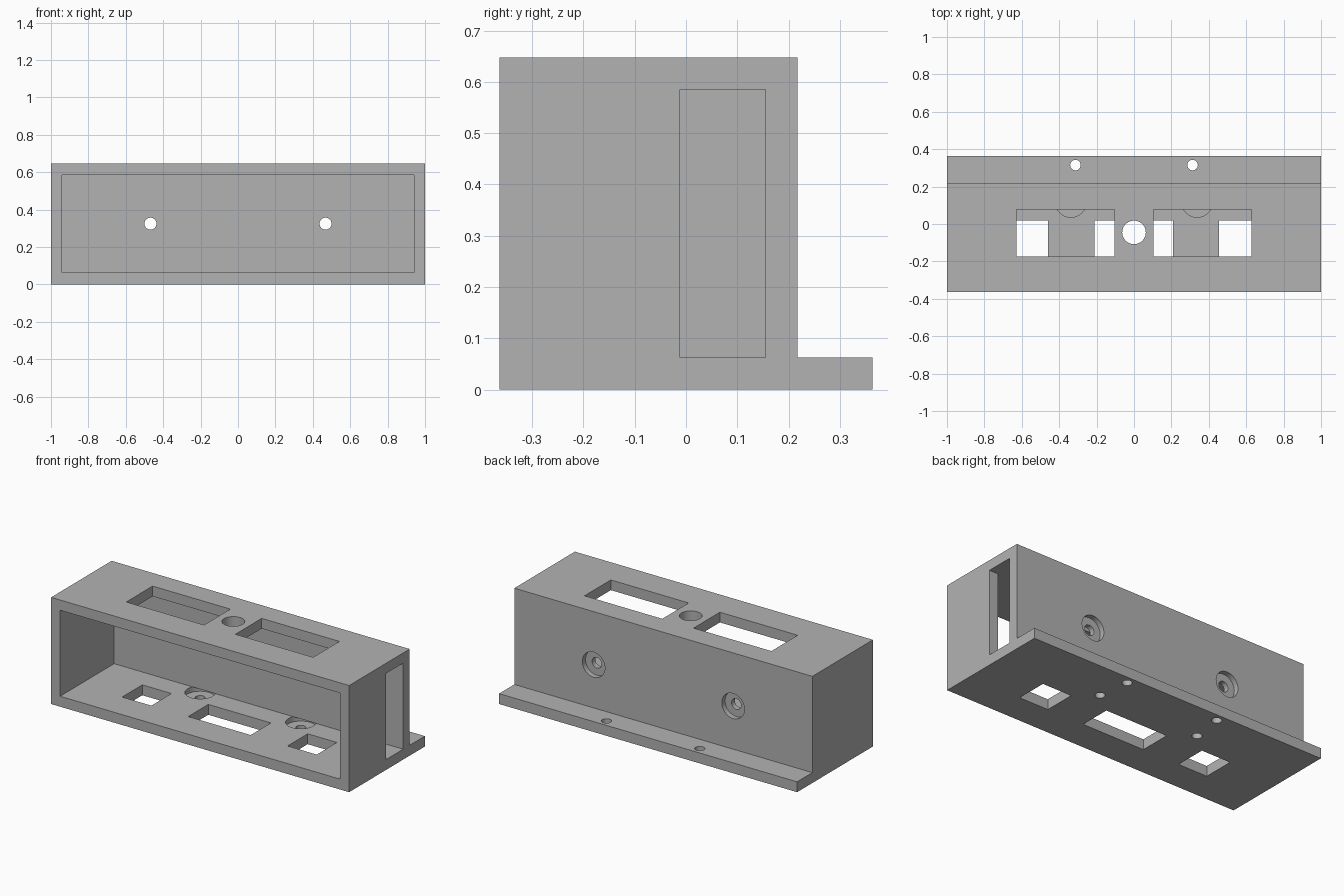
import bpy
import bmesh
import math
from mathutils import Matrix, Vector

if "Cube" in bpy.data.objects:
    bpy.data.objects.remove(bpy.data.objects["Cube"], do_unlink=True)

# Main dimensions
FRONT, BACK, REAR = -0.363, 0.217, 0.363
TOP, WALL = 0.647, 0.063
INNER_X, INNER_Y, INNER_TOP = 0.94, 0.155, 0.585
OVER = 0.05

grey = bpy.data.materials.new("plain_grey")
grey.use_nodes = True
colour = (0.448, 0.448, 0.448, 1)
grey.diffuse_color = colour
grey.node_tree.nodes["Principled BSDF"].inputs["Base Color"].default_value = colour


def to_object(bm, name):
    bmesh.ops.recalc_face_normals(bm, faces=bm.faces)
    mesh = bpy.data.meshes.new(name)
    bm.to_mesh(mesh)
    bm.free()
    mesh.materials.append(grey)
    obj = bpy.data.objects.new(name, mesh)
    bpy.context.collection.objects.link(obj)
    return obj


def prism(name, points, direction):
    """Extrude a closed outline along a direction."""
    bm = bmesh.new()
    face = bm.faces.new([bm.verts.new(p) for p in points])
    new = bmesh.ops.extrude_face_region(bm, geom=[face])["geom"]
    for v in new:
        if isinstance(v, bmesh.types.BMVert):
            v.co += Vector(direction)
    # exact end coordinate keeps touching faces flush
    return to_object(bm, name)


def cut(body, cutter):
    mod = body.modifiers.new("cut", "BOOLEAN")
    mod.operation = "DIFFERENCE"
    mod.solver = "EXACT"
    mod.object = cutter
    bpy.context.view_layer.objects.active = body
    bpy.ops.object.modifier_apply(modifier=mod.name)
    bpy.data.objects.remove(cutter, do_unlink=True)


def cut_box(body, x0, x1, y0, y1, z0, z1):
    base = [(x0, y0, z1), (x1, y0, z1), (x1, y1, z1), (x0, y1, z1)]
    cut(body, prism("box_cutter", base, (0, 0, z0 - z1)))


def cut_round(body, centre, radius, direction):
    """Cut a cylinder starting at centre and running along direction."""
    turn = Vector((0, 0, 1)).rotation_difference(Vector(direction)).to_matrix()
    ring = []
    for i in range(48):
        a = math.tau * i / 48
        p = turn @ Vector((math.cos(a), math.sin(a), 0)) * radius
        ring.append(Vector(centre) + p)
    cut(body, prism("round_cutter", ring, direction))


# Housing with rear mounting flange
outline = [(FRONT, 0), (REAR, 0), (REAR, WALL), (BACK, WALL), (BACK, TOP), (FRONT, TOP)]
housing = prism("housing", [(-1, y, z) for y, z in outline], (2, 0, 0))

# Open front cavity and side slot
cut_box(housing, -INNER_X, INNER_X, FRONT - OVER, INNER_Y, WALL, INNER_TOP)
cut_box(housing, 0.9, 1 + OVER, -0.012, INNER_Y, WALL, INNER_TOP)

# Roof windows and centre hole
for x0 in (-0.627, 0.105):
    cut_box(housing, x0, x0 + 0.522, -0.175, 0.077, 0.5, TOP + OVER)
cut_round(housing, (0, -0.045, 0.5), 0.063, (0, 0, 0.2))

# Floor windows
for x0, x1 in ((-0.655, -0.459), (-0.212, 0.208), (0.455, 0.651)):
    cut_box(housing, x0, x1, -0.175, 0.018, -OVER, 0.1)

for side in (-1, 1):
    # Floor screw holes with recesses
    cut_round(housing, (side * 0.338, 0.12, WALL), 0.084, (0, 0, -0.032))
    cut_round(housing, (side * 0.338, 0.12, -OVER), 0.028, (0, 0, 0.15))
    # Flange screw holes
    cut_round(housing, (side * 0.313, 0.315, -OVER), 0.028, (0, 0, 0.2))
    # Back wall screw holes with recesses
    cut_round(housing, (side * 0.468, BACK - 0.031, 0.325), 0.076, (0, 0.1, 0))
    cut_round(housing, (side * 0.468, 0.1, 0.325), 0.032, (0, 0.2, 0))

# Smooth bores, sharp corners
bpy.ops.object.select_all(action="DESELECT")
housing.select_set(True)
bpy.context.view_layer.objects.active = housing
bpy.ops.object.shade_smooth_by_angle(angle=math.radians(30))
